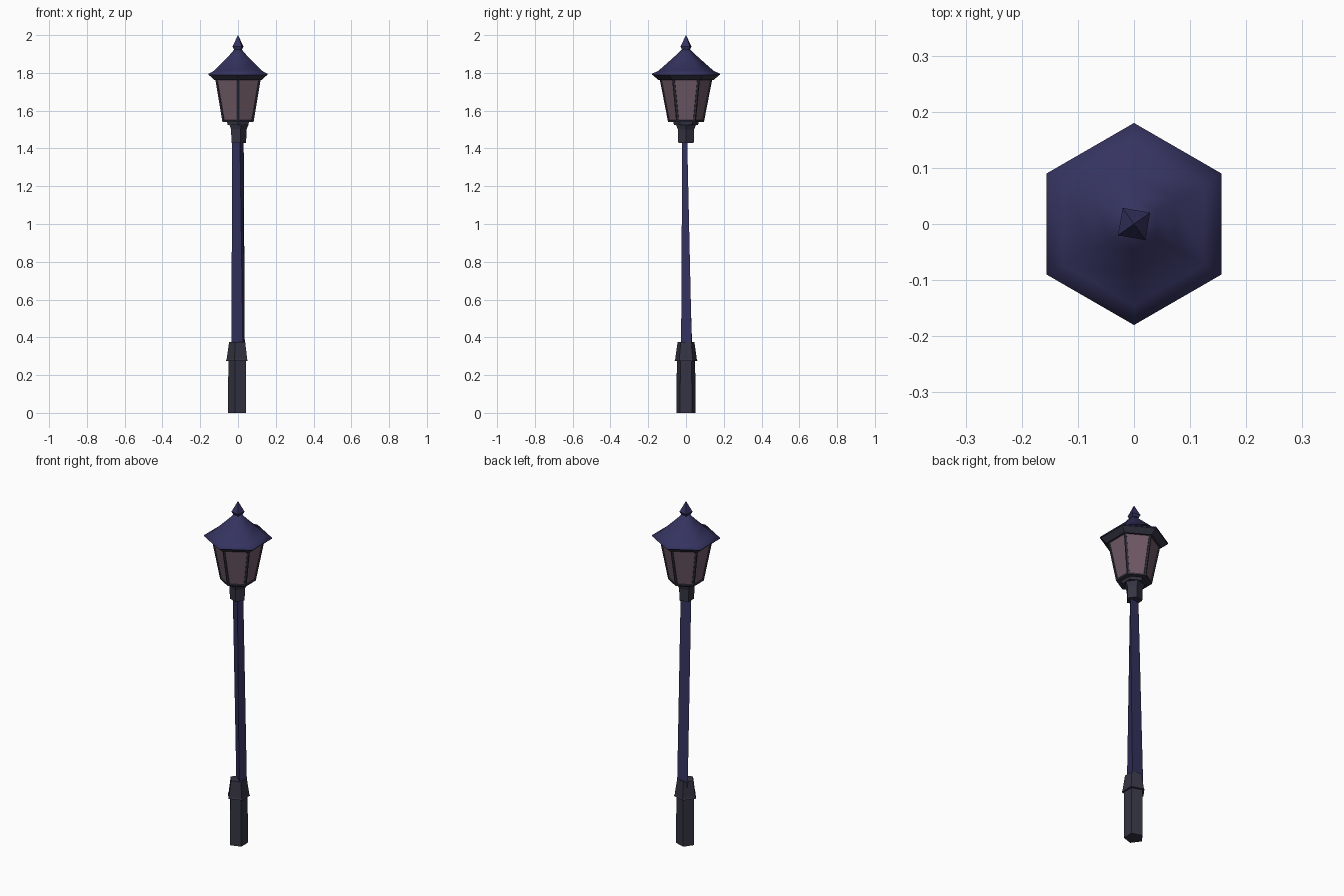
import bpy, bmesh, math

if "Cube" in bpy.data.objects:
    bpy.data.objects.remove(bpy.data.objects["Cube"])


def mat(name, rgb):
    m = bpy.data.materials.new(name)
    m.diffuse_color = (*rgb, 1)
    m.use_nodes = True
    m.node_tree.nodes["Principled BSDF"].inputs["Base Color"].default_value = m.diffuse_color
    return m


NAVY = mat("navy_paint", (0.035, 0.033, 0.115))
IRON = mat("dark_iron", (0.035, 0.034, 0.055))
GLASS = mat("dusky_glass", (0.16, 0.10, 0.13))


def ring(r, z, sides, turn):
    return [(r * math.cos(turn + i * math.tau / sides),
             r * math.sin(turn + i * math.tau / sides), z) for i in range(sides)]


def loft(name, rings, mats, smooth=None):
    """Bridge equal-length rings of points and close both ends."""
    bm = bmesh.new()
    loops = [[bm.verts.new(p) for p in pts] for pts in rings]
    n = len(loops[0])
    for a, b in zip(loops, loops[1:]):
        for i in range(n):
            j = (i + 1) % n
            bm.faces.new((a[i], a[j], b[j], b[i]))
    bm.faces.new(loops[0][::-1])
    bm.faces.new(loops[-1])
    bmesh.ops.recalc_face_normals(bm, faces=bm.faces[:])
    me = bpy.data.meshes.new(name)
    bm.to_mesh(me)
    bm.free()
    ob = bpy.data.objects.new(name, me)
    bpy.context.collection.objects.link(ob)
    for m in mats:
        me.materials.append(m)
    if smooth:
        bpy.ops.object.select_all(action='DESELECT')
        ob.select_set(True)
        bpy.context.view_layer.objects.active = ob
        bpy.ops.object.shade_smooth_by_angle(angle=math.radians(smooth))
    return ob


def turned(name, profile, sides, turn, mats, smooth=None):
    return loft(name, [ring(r, z, sides, math.radians(turn)) for r, z in profile], mats, smooth)


# Five-sided foot and its flared collar
turned("foot", [(0.053, 0), (0.051, 0.28)], 5, 180, [IRON])
turned("foot_collar", [(0.064, 0.275), (0.060, 0.285), (0.047, 0.375)], 5, 180, [IRON])

# Slim three-sided tapering post
loft("post", [
    [(-0.034, 0.033, 0.34), (0.026, -0.026, 0.34), (0.036, 0.031, 0.34)],
    [(-0.032, -0.003, 1.46), (0.010, -0.020, 1.46), (0.030, 0.006, 1.46)],
], [NAVY], 80)

# Socket and plate under the lantern
turned("lantern_socket", [(0.043, 1.43), (0.045, 1.50), (0.056, 1.527)], 5, 0, [IRON])
turned("lantern_plate", [(0.064, 1.525), (0.068, 1.545)], 6, 90, [IRON])

# Lantern body: six sloping sides with recessed glass panes
body = turned("lantern_body", [(0.095, 1.54), (0.14, 1.772)], 6, 90, [IRON, GLASS])
bm = bmesh.new()
bm.from_mesh(body.data)
sides = [f for f in bm.faces if len(f.verts) == 4]
bmesh.ops.inset_individual(bm, faces=sides, thickness=0.012, depth=0)
bmesh.ops.inset_individual(bm, faces=sides, thickness=0.002, depth=-0.005)
for f in sides:
    f.material_index = 1
bm.to_mesh(body.data)
bm.free()

# Eave rim, flared roof and finial
turned("eave_rim", [(0.145, 1.762), (0.179, 1.79)], 6, 90, [IRON])
turned("roof", [(0.18, 1.788), (0.18, 1.795), (0.145, 1.812), (0.085, 1.865),
                (0.046, 1.90), (0.022, 1.925)], 6, 90, [NAVY], 62)
turned("finial", [(0.020, 1.915), (0.035, 1.94), (0.030, 1.948), (0.001, 2.0)], 4, 35, [NAVY])
